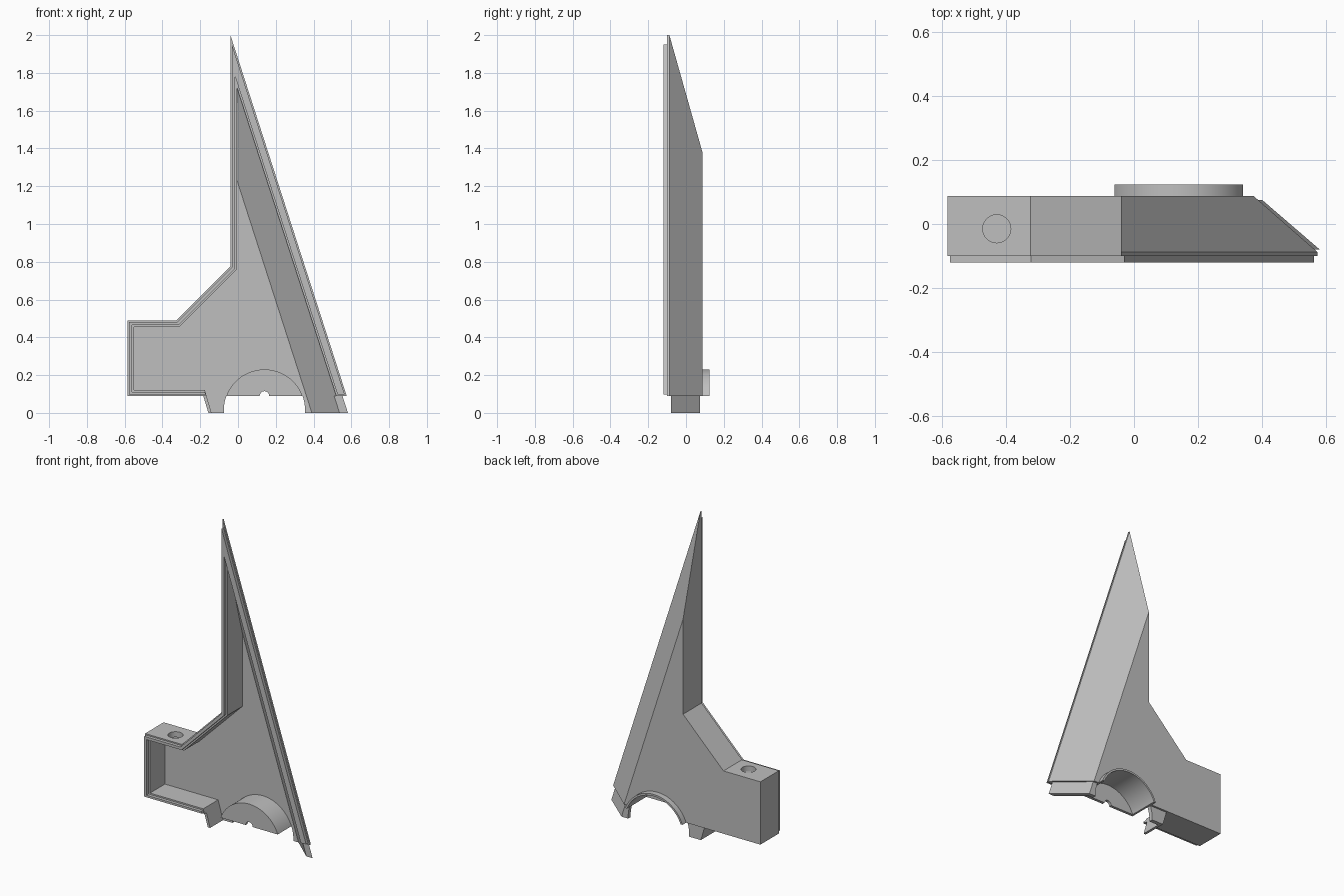
import bpy, bmesh, math

cube = bpy.data.objects.get("Cube")
if cube:
    bpy.data.objects.remove(cube, do_unlink=True)

grey = bpy.data.materials.new("plain grey")
grey.use_nodes = True
COLOUR = (0.52, 0.52, 0.52, 1)
grey.diffuse_color = COLOUR
grey.node_tree.nodes["Principled BSDF"].inputs["Base Color"].default_value = COLOUR


def loft(name, layers):
    """Solid through (y, [(x, z), ...]) layers that share a point count."""
    bm = bmesh.new()
    rings = [[bm.verts.new((x, y, z)) for x, z in pts] for y, pts in layers]
    n = len(rings[0])
    for a, b in zip(rings, rings[1:]):
        for i in range(n):
            j = (i + 1) % n
            bm.faces.new((a[i], a[j], b[j], b[i]))
    bm.faces.new(rings[0])
    bm.faces.new(rings[-1])
    bmesh.ops.recalc_face_normals(bm, faces=bm.faces)
    mesh = bpy.data.meshes.new(name)
    bm.to_mesh(mesh)
    bm.free()
    mesh.materials.append(grey)
    obj = bpy.data.objects.new(name, mesh)
    bpy.context.collection.objects.link(obj)
    return obj


def prism(name, y0, y1, pts):
    return loft(name, [(y0, pts), (y1, pts)])


def carve(obj, cutters):
    """Subtract the cutters and keep the finished mesh."""
    for c in cutters:
        m = obj.modifiers.new("cut", 'BOOLEAN')
        m.operation, m.solver, m.object = 'DIFFERENCE', 'EXACT', c
    bpy.context.view_layer.update()
    graph = bpy.context.evaluated_depsgraph_get()
    mesh = bpy.data.meshes.new_from_object(obj.evaluated_get(graph))
    obj.modifiers.clear()
    obj.data = mesh
    mesh.shade_smooth()
    mesh.set_sharp_from_angle(angle=math.radians(25))


def arc(r, z_end, steps=40):
    """Arch outline around the pocket axis, closed flat at z_end."""
    cx, cz = 0.14, 0.015
    a = math.asin((max(z_end, cz) - cz) / r)
    pts = [(cx + r * math.cos(t), cz + r * math.sin(t))
           for t in (a + (math.pi - 2 * a) * i / steps for i in range(steps + 1))]
    if z_end < cz:
        pts = [(cx + r, z_end)] + pts + [(cx - r, z_end)]
    return pts


SLOPE = 3.105  # steepness of the long slanted edge


def outline(x, top, shoulder, neck, roof, end, floor):
    """Fin outline: upright edge, shoulder, block, then the slanted edge."""
    return [(x, top), (x, shoulder), (neck, roof), (end, roof), (end, floor),
            (x + (top - floor) / SLOPE, floor)]


def hollow(x, top, shoulder, neck, roof, end, floor):
    """Same outline, opened downward to the right of the block."""
    low = -0.03
    return [(x, top), (x, shoulder), (neck, roof), (end, roof), (end, floor),
            (-0.175, floor), (-0.132, low), (x + (top - low) / SLOPE, low)]


# Cutters
outer = (0.775, -0.325, 0.49, -0.585, 0.09)
inner = (0.76, -0.31, 0.455, -0.55, 0.12)
front_hollow = hollow(-0.005, 1.72, *inner)
cavity = loft("cavity_cutter", [
    (-0.2, front_hollow), (-0.09, front_hollow),
    (0.05, hollow(-0.005, 1.23, *inner))])
lip_cavity = prism("lip_cutter", -0.2, 0.0,
                   hollow(-0.015, 1.78, 0.764, -0.314, 0.465, -0.561, 0.111))
arch = prism("arch_cutter", -0.085, 0.2, arc(0.215, -0.1))
pocket_inside = prism("pocket_cutter", -0.07, 0.2, arc(0.203, -0.1))
notch = prism("notch_cutter", -0.2, 0.0,
              [(0.14 + 0.025 * math.cos(t), 0.09 + 0.025 * math.sin(t))
               for t in (math.tau * i / 24 for i in range(24))])

bm = bmesh.new()
bmesh.ops.create_cone(bm, cap_ends=True, segments=32, radius1=0.044,
                      radius2=0.044, depth=0.2)
bmesh.ops.translate(bm, verts=bm.verts, vec=(-0.43, -0.015, 0.5))
drill_mesh = bpy.data.meshes.new("drill_cutter")
bm.to_mesh(drill_mesh)
bm.free()
drill = bpy.data.objects.new("drill_cutter", drill_mesh)
bpy.context.collection.objects.link(drill)

# Hollow fin-shaped shell with the screw hole in its block
front = outline(-0.04, 2.0, *outer)
shell = loft("fin_shell", [(-0.1, front), (-0.088, front),
                           (0.087, outline(-0.04, 1.38, *outer))])
carve(shell, [cavity, arch, drill])

# Raised lip around the open front
lip = prism("front_lip", -0.12, -0.1,
            outline(-0.032, 1.95, 0.772, -0.322, 0.482, -0.577, 0.098))
carve(lip, [lip_cavity])

# Tabs that reach below the shell on both sides of the arch
tabs = loft("bottom_tabs", [
    (-0.08, [(-0.187, 0.1), (-0.157, 0), (0.582, 0), (0.55, 0.1)]),
    (0.075, [(-0.187, 0.1), (-0.157, 0), (0.402, 0), (0.37, 0.1)])])
carve(tabs, [cavity, arch])

# Half-round pocket, open at the back, with a notch in its end plate
pocket = prism("round_pocket", -0.088, 0.124, arc(0.215, 0.09))
carve(pocket, [pocket_inside, notch])

for helper in (cavity, lip_cavity, arch, pocket_inside, notch, drill):
    bpy.data.objects.remove(helper, do_unlink=True)
